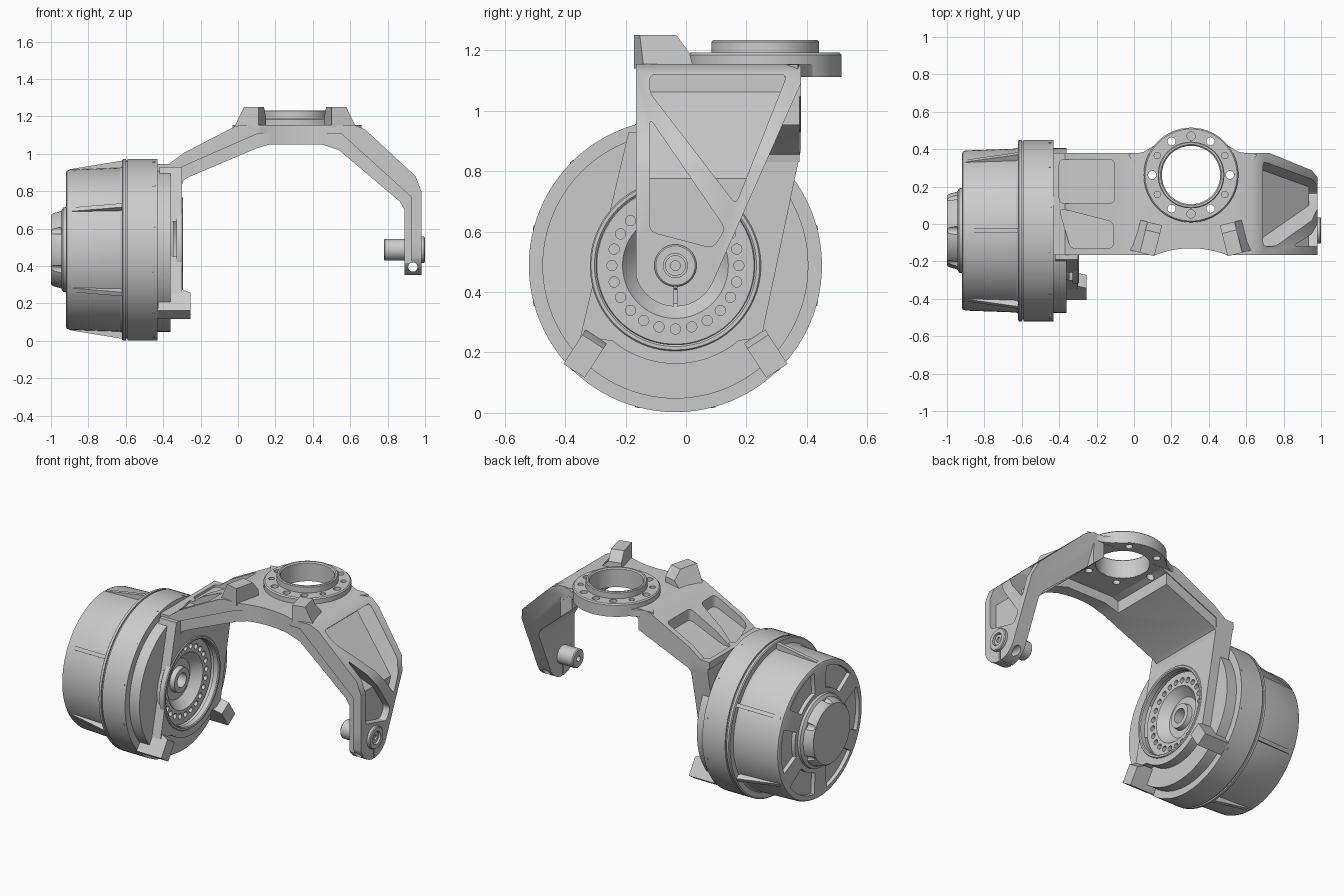
import bpy, bmesh
from math import sin, cos, pi, radians
from mathutils import Vector, Matrix

if "Cube" in bpy.data.objects:
    bpy.data.objects.remove(bpy.data.objects["Cube"])

CY, CZ = -0.035, 0.4875          # drum axis (runs along x)
RX, RY = 0.305, 0.262            # mounting ring centre (axis along z)


def finish(name, bm):
    bmesh.ops.recalc_face_normals(bm, faces=bm.faces)
    me = bpy.data.meshes.new(name)
    bm.to_mesh(me)
    bm.free()
    ob = bpy.data.objects.new(name, me)
    bpy.context.collection.objects.link(ob)
    return ob


def prism(name, pts, axis, a, b):
    """Extrude a 2D outline: axis x takes (y,z), y takes (x,z), z takes (x,y)."""
    place = {'x': lambda p, t: (t, p[0], p[1]),
             'y': lambda p, t: (p[0], t, p[1]),
             'z': lambda p, t: (p[0], p[1], t)}[axis]
    bm = bmesh.new()
    lo = [bm.verts.new(place(p, a)) for p in pts]
    hi = [bm.verts.new(place(p, b)) for p in pts]
    n = len(pts)
    bm.faces.new(lo)
    bm.faces.new(hi[::-1])
    for i in range(n):
        bm.faces.new((lo[i], lo[(i + 1) % n], hi[(i + 1) % n], hi[i]))
    return finish(name, bm)


def arc(cx, cy, r, a0, a1, n=16):
    return [(cx + r * cos(radians(a0 + (a1 - a0) * i / n)),
             cy + r * sin(radians(a0 + (a1 - a0) * i / n))) for i in range(n + 1)]


def rounded(pts, r, steps=4):
    out = []
    for i, p in enumerate(pts):
        p = Vector(p)
        q, s = Vector(pts[i - 1]) - p, Vector(pts[(i + 1) % len(pts)]) - p
        a = p + q.normalized() * min(r, q.length * .45)
        b = p + s.normalized() * min(r, s.length * .45)
        for k in range(steps + 1):
            t = k / steps
            out.append(tuple(a * (1 - t) ** 2 + p * 2 * t * (1 - t) + b * t * t))
    return out


def cyl(name, axis, c, r, a, b, n=32):
    return prism(name, arc(c[0], c[1], r, 0, 360 - 360 / n, n - 1), axis, a, b)


def lathe(name, prof, axis, c, n=96, closed=False):
    """Spin an (along, radius) profile about an axis."""
    bm = bmesh.new()
    rings = []
    for t, r in prof:
        ring = []
        for i in range(1 if r == 0 else n):
            u, v = c[0] + r * cos(2 * pi * i / n), c[1] + r * sin(2 * pi * i / n)
            ring.append(bm.verts.new((t, u, v) if axis == 'x' else (u, v, t)))
        rings.append(ring)
    pairs = list(zip(rings, rings[1:])) + ([(rings[-1], rings[0])] if closed else [])
    for p, q in pairs:
        for i in range(n):
            j = (i + 1) % n
            vs = [p[i % len(p)], p[j % len(p)], q[j % len(q)], q[i % len(q)]]
            bm.faces.new(list(dict.fromkeys(vs)))
    return finish(name, bm)


def cut(ob, cutters, keep=False):
    bpy.context.view_layer.objects.active = ob
    for c in cutters:
        m = ob.modifiers.new("cut", 'BOOLEAN')
        m.operation, m.solver, m.object = 'DIFFERENCE', 'EXACT', c
        bpy.ops.object.modifier_apply(modifier=m.name)
    if not keep:
        for c in cutters:
            bpy.data.objects.remove(c)


def polar(r, deg):
    return CY + r * cos(radians(deg)), CZ + r * sin(radians(deg))


# Drum: end cap, body, flange and stepped hub face
drum = lathe("drum", [
    (-1, 0), (-1, .185), (-.99, .195), (-.945, .208), (-.935, .225), (-.92, .228),
    (-.92, .412), (-.915, .422), (-.9, .428), (-.63, .438), (-.62, .445), (-.62, .478),
    (-.615, .485), (-.6, .485), (-.6, .476), (-.59, .476), (-.59, .485), (-.43, .485),
    (-.43, .44), (-.36, .44), (-.36, .265), (-.345, .26), (-.345, .175), (-.36, .165),
    (-.4, .125), (-.4, .08), (-.37, .075), (-.37, .045), (-.46, .045), (-.46, 0)], 'x', (CY, CZ))
cutters = []
for k in range(6):
    a = 60 * k
    sector = arc(CY, CZ, .39, a - 21, a + 21) + arc(CY, CZ, .255, a + 18, a - 18)
    cutters.append(prism("c", rounded(sector, .006, 2), 'x', -1.1, -.895))
    cutters.append(cyl("c", 'x', polar(.21, a + 30), .022, -1.1, -.945, 16))
for k in range(24):
    cutters.append(cyl("c", 'x', polar(.21, 15 * k), .017, -.385, -.2, 14))
cut(drum, cutters)

# Tapered ribs along the drum
for k in range(6):
    rib = prism("drum_rib", [(-.9, .4), (-.9, .43), (-.62, .476), (-.6, .476), (-.6, .4)],
                'y', -.012, .012)
    rib.data.transform(Matrix.Translation((0, CY, CZ)) @ Matrix.Rotation(radians(60 * k), 4, 'X'))

# Small bolts around the flange rim
for k in range(12):
    bolt = cyl("flange_bolt", 'z', (-.45, 0), .008, .47, .487, 10)
    bolt.data.transform(Matrix.Translation((0, CY, CZ)) @ Matrix.Rotation(radians(30 * k + 15), 4, 'X'))

# Side plate that carries the drum
plate = prism("side_plate", [(-.19, .93), (.38, .93), (.38, .87), (.25, .25)]
              + arc(CY, CZ, .325, -50, -130, 24) + [(-.35, .25)], 'x', -.42, -.3)
cut(plate, [cyl("c", 'x', (CY, CZ), .27, -.6, 0, 96)])
lathe("hub_lip", [(-.33, .262), (-.33, .283), (-.299, .283), (-.294, .279), (-.294, .268),
                  (-.299, .262)], 'x', (CY, CZ), closed=True)

# Stop tabs under the plate: local x runs outward, local z is world x
for s in (-1, 1):
    tab = prism("stop_tab", [(0, -.42), (0, -.30), (.02, -.255), (.135, -.255), (.135, -.43)],
                'y', -.042, .042)
    a = radians(-57)
    tab.data.transform(Matrix(((0, 0, 1, 0), (s * cos(a), s * -sin(a), 0, CY + s * .262),
                               (sin(a), cos(a), 0, CZ - .235), (0, 0, 0, 1))))
    if s > 0:
        continue
    tab.data.flip_normals()
for ob in bpy.data.objects:
    if ob.name.startswith("stop_tab"):
        bm = bmesh.new()
        bm.from_mesh(ob.data)
        bmesh.ops.recalc_face_normals(bm, faces=bm.faces)
        bm.to_mesh(ob.data)
        bm.free()

# Arch: ribbed outer layer over a continuous inner web
outer_line = [(-.43, .945), (-.37, .945), (-.29, 1.005), (-.02, 1.145), (.02, 1.155),
              (.62, 1.155), (.68, 1.13), (.95, .88), (.98, .80), (.98, .352)]
mid_line = [(.925, .352), (.925, .77), (.55, 1.11), (.11, 1.11), (-.3, .93), (-.43, .9)]
inner_line = [(-.38, .86), (-.3, .83), (-.295, .855), (-.27, .873), (.1, 1.03), (.17, 1.05),
              (.45, 1.05), (.54, 1.02), (.865, .745), (.89, .7), (.89, .352)]
outer = prism("arch_ribs", outer_line + mid_line, 'y', -.165, .38)
web = prism("arch_web", inner_line + [(.935, .352), (.935, .775), (.555, 1.12), (.105, 1.12),
                                      (-.3, .945), (-.38, .915)], 'y', -.15, .375)
outside = prism("c", [(.38, 1.09)] + arc(CY, CZ, .1355, -25, -180, 20)
                + [(-.165, .56), (-.3, .56), (-.3, .2), (.6, .2), (.6, 1.09)], 'x', .62, 1.1)
shared = [outside,
          cyl("c", 'z', (RX, -.66), .53, .9, 1.3, 128),
          cyl("c", 'z', (RX, RY), .157, .9, 1.3, 64),
          cyl("c", 'y', (.935, .395), .025, -.3, .2, 24),
          prism("c", [(-.04, .3), (-.03, .3), (-.03, .43), (-.04, .43)], 'x', .8, 1.1)]
cut(web, shared, keep=True)
# flat seat under the mounting ring, behind the front lip
cut(web, [prism("c", [(.07, .9), (.54, .9), (.54, 1.112), (.07, 1.112)], 'y', -.06, .6)])
pockets = [
    prism("c", rounded([(-.12, 1.12), (.335, 1.12), (.165, .69), (-.12, 1.06)], .022), 'x', .62, 1.1),
    prism("c", rounded([(-.12, .975), (-.12, .60), (.09, .545), (.13, .61)], .025), 'x', .62, 1.1),
    prism("c", rounded([(-.4, .345), (-.105, .345), (-.105, .11), (-.4, .11)], .03), 'z', .8, 1.3),
    prism("c", rounded([(-.4, .085), (-.11, .01), (-.11, -.13), (-.34, -.13)], .03), 'z', .8, 1.3)]
cut(outer, shared + pockets)

# Mounting ring with its bearing pad blended into the arch
pad = prism("ring_pad", [(-.03, .37), (.05, .385)] + arc(RX, RY, .25, 140, 40, 24)
            + [(.56, .385), (.66, .37), (.55, .25), (.05, .25)], 'z', 1.111, 1.153)
cut(pad, [cyl("c", 'z', (RX, RY), .157, .9, 1.3, 64)])
ring = lathe("mounting_ring", [(1.112, .156), (1.112, .253), (1.185, .253), (1.192, .246),
                               (1.192, .178), (1.228, .178), (1.233, .173), (1.233, .163),
                               (1.226, .156)], 'z', (RX, RY), closed=True)
for k in range(12):
    a = radians(30 * k)
    hole = cyl("c", 'z', (RX + .208 * cos(a), RY + .208 * sin(a)),
               .022 if k % 6 == 3 or k % 2 == 0 else .017,
               1.0 if k % 2 == 0 else 1.16, 1.3, 16)
    for part in ((pad, outer, web) if k % 2 == 0 else ()):
        cut(part, [hole], keep=True)
    cut(ring, [hole])

# Pair of stop horns on top, mirrored about the ring centre
for s in (-1, 1):
    horn = prism("top_horn", [(-.165, 1.14), (-.165, 1.25), (-.04, 1.25), (.005, 1.19), (.005, 1.14)],
                 'x', -.04, .04)
    for v in horn.data.vertices:
        if v.co.x > 0 and v.co.z < 1.16:
            v.co.x += .055
    horn.data.transform(Matrix.Translation((RX + s * .215, 0, 0)) @ Matrix.Diagonal((s, 1, 1, 1))
                        @ Matrix.Translation((0, -.083, 0)) @ Matrix.Rotation(radians(14), 4, 'Z')
                        @ Matrix.Translation((0, .083, 0)))
    bm = bmesh.new()
    bm.from_mesh(horn.data)
    bmesh.ops.recalc_face_normals(bm, faces=bm.faces)
    bm.to_mesh(horn.data)
    bm.free()

# Pivot pin and boss at the end of the arm
lathe("pivot_pin", [(.81, 0), (.81, .018), (.78, .018), (.78, .052), (.786, .058), (.975, .058),
                    (.975, 0)], 'x', (CY, CZ), 48)
lathe("pin_boss", [(.96, .04), (.96, .07), (.995, .07), (1.0, .065), (1.0, .04)],
      'x', (CY, CZ), 48, closed=True)
lathe("pin_end", [(.978, 0), (.978, .016), (.99, .016), (.99, .034), (.96, .034), (.96, 0)],
      'x', (CY, CZ), 32)

# Smooth curved faces, keep hard edges
bpy.ops.object.select_all(action='SELECT')
bpy.context.view_layer.objects.active = drum
bpy.ops.object.shade_smooth_by_angle(angle=radians(30))
